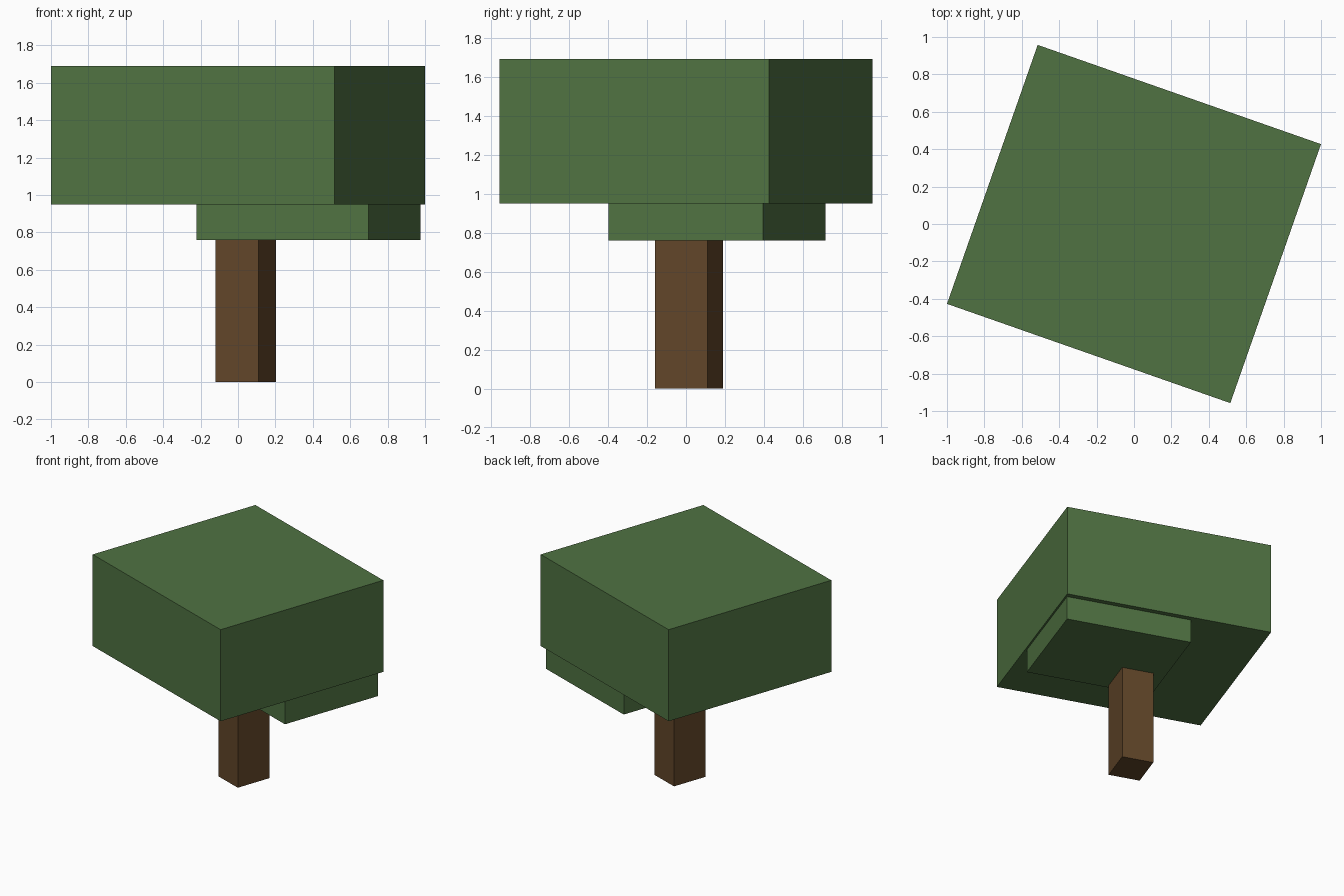
import bpy, math

if "Cube" in bpy.data.objects:
    bpy.data.objects.remove(bpy.data.objects["Cube"])

ANGLE = math.radians(-19.3)  # whole tree is turned about z


def material(name, rgb):
    m = bpy.data.materials.new(name)
    m.diffuse_color = (*rgb, 1)
    m.use_nodes = True
    m.node_tree.nodes["Principled BSDF"].inputs["Base Color"].default_value = m.diffuse_color
    return m


def block(name, centre, size, z0, z1, mat):
    bpy.ops.mesh.primitive_cube_add(size=1, location=(*centre, (z0 + z1) / 2),
                                    rotation=(0, 0, ANGLE))
    ob = bpy.context.object
    ob.name = name
    ob.scale = (*size, z1 - z0)
    ob.data.materials.append(mat)
    return ob


leaf = material("leaf_green", (0.08, 0.17, 0.055))
bark = material("bark_brown", (0.12, 0.06, 0.022))

# Trunk
block("trunk", (0.042, 0.015), (0.244, 0.285), 0.0, 0.76, bark)
# Offset lower foliage slab
block("lower_foliage", (0.376, 0.16), (0.975, 0.838), 0.76, 0.95, leaf)
# Main crown
block("crown", (0.0, 0.0), (1.605, 1.467), 0.95, 1.69, leaf)
